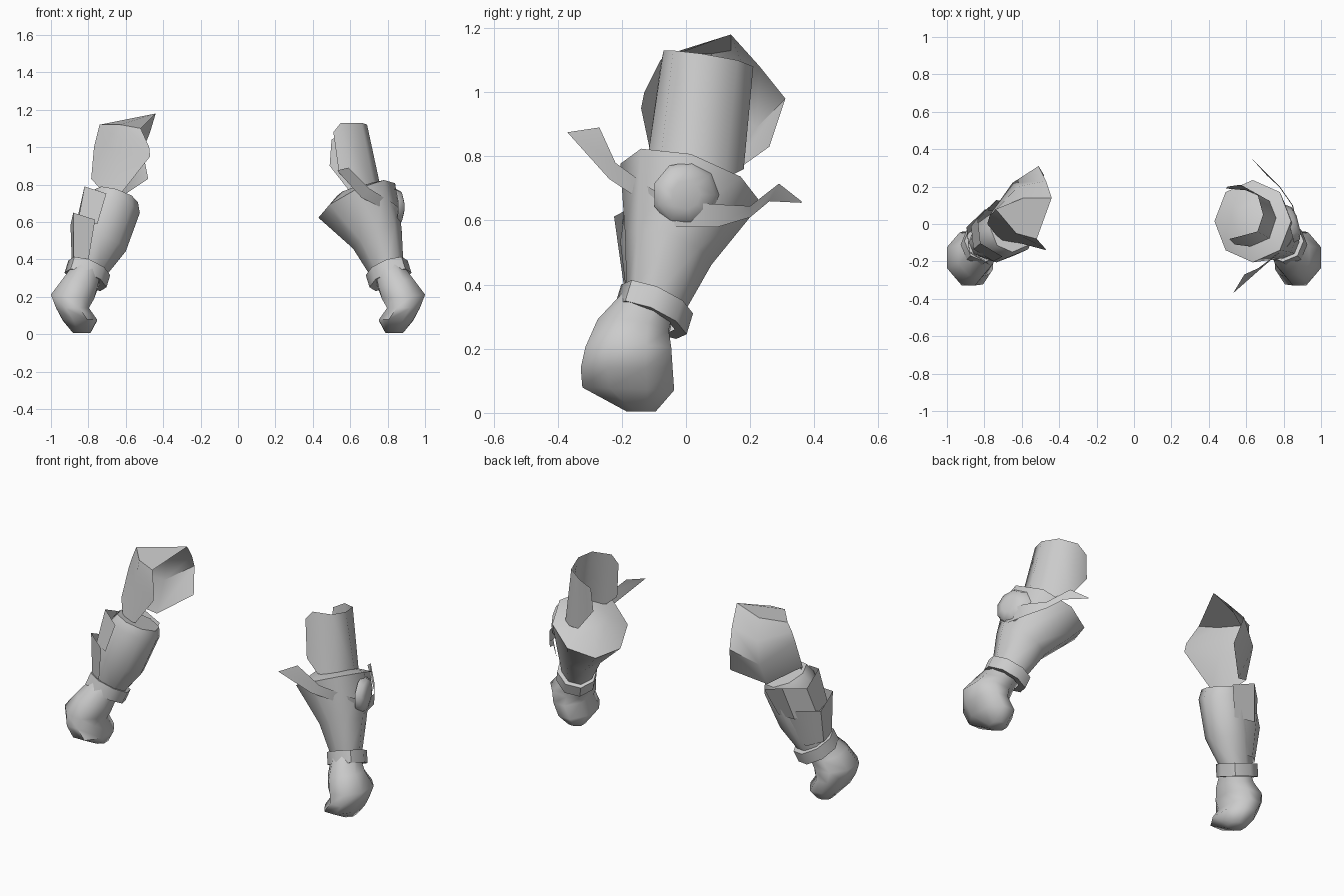
import bpy
import bmesh
import math

cube = bpy.data.objects.get("Cube")
if cube:
    bpy.data.objects.remove(cube, do_unlink=True)

# One plain grey for every part
grey = bpy.data.materials.new("plain_grey")
grey.use_nodes = True
colour = (0.6, 0.6, 0.6, 1)
grey.diffuse_color = colour
grey.node_tree.nodes["Principled BSDF"].inputs["Base Color"].default_value = colour


def loft(name, rows, closed=True, start_cap=False, end_cap=False, angle=40, mirror=False):
    """Skin a list of point rows; mirror flips the part across x."""
    side = -1 if mirror else 1
    bm = bmesh.new()
    grid = [[bm.verts.new((side * x, y, z)) for x, y, z in row] for row in rows]
    count = len(grid[0])
    for low, high in zip(grid, grid[1:]):
        for i in range(count if closed else count - 1):
            j = (i + 1) % count
            bm.faces.new((low[i], low[j], high[j], high[i]))
    if start_cap:
        bm.faces.new(list(reversed(grid[0])))
    if end_cap:
        bm.faces.new(grid[-1])
    bmesh.ops.recalc_face_normals(bm, faces=bm.faces)
    mesh = bpy.data.meshes.new(name)
    bm.to_mesh(mesh)
    bm.free()
    mesh.materials.append(grey)
    obj = bpy.data.objects.new(name, mesh)
    bpy.context.collection.objects.link(obj)
    bpy.ops.object.select_all(action="DESELECT")
    obj.select_set(True)
    bpy.context.view_layer.objects.active = obj
    bpy.ops.object.shade_smooth_by_angle(angle=math.radians(angle))
    return obj


def ring(centre, rx, ry, slope=(0, 0), sides=8, start=0, sweep=360):
    """Elliptical ring, or arc, sheared so that it tilts along the arm."""
    full = sweep == 360
    points = []
    for i in range(sides):
        a = math.radians(start + sweep * i / (sides if full else sides - 1))
        dx, dy = rx * math.cos(a), ry * math.sin(a)
        points.append((centre[0] + dx, centre[1] + dy,
                       centre[2] + slope[0] * dx + slope[1] * dy))
    return points


wrist_tilt = (0.35, -0.4)
wrist = ring((0.8, -0.1, 0.33), 0.085, 0.085, wrist_tilt)

# Fists, boxy and curled in at the bottom, and wrist cuffs, one for each arm
for prefix, flip in (("left", False), ("right", True)):
    sections = [
        ((0.835, -0.14, 0.005), 0.05, 0.05, (0, 0)),
        ((0.845, -0.18, 0.075), 0.1, 0.155, (0, -0.03)),
        ((0.885, -0.185, 0.14), 0.095, 0.155, (0, 0)),
        ((0.885, -0.18, 0.2), 0.125, 0.145, (0.1, 0)),
        ((0.845, -0.165, 0.265), 0.1, 0.12, (0.25, -0.15)),
        ((0.8, -0.11, 0.35), 0.075, 0.08, wrist_tilt),
    ]
    fist = [ring(*section, start=22.5) for section in sections]
    loft(prefix + "_fist", fist, True, True, True, 65, flip)
    cuff = [ring((0.815 - 0.02 * k, -0.11 + 0.02 * k, 0.29 + 0.065 * k), r, r, wrist_tilt)
            for k, r in ((0, 0.075), (0, 0.112), (1, 0.112), (1, 0.085))]
    loft(prefix + "_cuff", cuff, angle=50, mirror=flip)

# Left forearm: strongly flared towards a low domed elbow
loft("left_forearm", [
    wrist,
    ring((0.745, -0.055, 0.51), 0.13, 0.135, (0.4, -0.35)),
    ring((0.635, 0.015, 0.715), 0.205, 0.22, (0.45, -0.28)),
    ring((0.63, 0.01, 0.77), 0.1, 0.1, (0.3, -0.2)),
], end_cap=True, angle=65)

# Left upper arm guard: a half tube open towards the body
loft("left_upper_guard", [
    [(0.49, 0.19, 0.9), (0.6, 0.18, 0.76), (0.73, 0.12, 0.73), (0.77, 0.03, 0.75),
     (0.73, -0.08, 0.78), (0.62, -0.12, 0.79), (0.54, -0.11, 0.86)],
    [(0.5, 0.2, 1.04), (0.57, 0.21, 1.08), (0.66, 0.16, 1.1), (0.69, 0.05, 1.12),
     (0.66, -0.04, 1.13), (0.55, -0.07, 1.13), (0.51, -0.08, 1.08)],
], closed=False, angle=60)

# Left elbow band: a swept strip with pointed ends, wrapped round the outside
loft("left_elbow_band", [
    [(0.53, -0.37, 0.875), (0.66, -0.24, 0.73), (0.81, -0.13, 0.655), (0.87, -0.03, 0.58),
     (0.845, 0.1, 0.58), (0.775, 0.2, 0.61), (0.71, 0.26, 0.66), (0.62, 0.36, 0.655)],
    [(0.59, -0.27, 0.89), (0.7, -0.22, 0.78), (0.83, -0.11, 0.7), (0.88, -0.03, 0.66),
     (0.85, 0.1, 0.65), (0.78, 0.2, 0.645), (0.69, 0.29, 0.715), (0.62, 0.36, 0.66)],
], closed=False, angle=60)

# Left elbow disc: a shallow dome facing outwards
disc = []
for x, radius in ((0.83, 0.105), (0.865, 0.09), (0.88, 0.045)):
    disc.append([(x - 0.25 * y, y, z + 0.68) for y, z, _ in
                 ring((0, 0, 0), radius, radius, sides=9)])
loft("left_elbow_disc", disc, end_cap=True, angle=60)

# Right forearm: a plain tube
loft("right_forearm", [
    wrist,
    ring((0.735, -0.08, 0.49), 0.135, 0.125, (0.35, -0.35)),
    ring((0.665, -0.04, 0.69), 0.14, 0.135, (0.3, -0.3)),
    ring((0.65, -0.03, 0.74), 0.115, 0.12, (0.3, -0.3)),
], end_cap=True, angle=60, mirror=True)

# Right forearm plates: overlapping half shells with a peaked, flared top edge
plates = {
    "right_lower_plate": ((0.79, -0.09, 0.38), 0.105, (0.75, -0.07, 0.6), 0.155),
    "right_middle_plate": ((0.74, -0.06, 0.56), 0.14, (0.69, -0.02, 0.74), 0.155),
}
for name, (base, base_r, top, top_r) in plates.items():
    low = ring(base, base_r, base_r, (0.1, -0.2), 5, -85, 210)
    high = ring(top, top_r, top_r, (0.1, -0.2), 5, -85, 210)
    high = [(x, y, z + (0.02 if i % 2 else -0.02)) for i, (x, y, z) in enumerate(high)]
    loft(name, [low, high], closed=False, angle=50, mirror=True)

# Right upper arm guard: creased hood, closed on top and open towards the body
loft("right_upper_guard", [
    [(0.62, -0.1, 0.76), (0.71, -0.09, 0.75), (0.785, 0.0, 0.83),
     (0.63, 0.12, 0.73), (0.48, 0.26, 0.83)],
    [(0.47, -0.14, 0.95), (0.65, -0.06, 0.97), (0.77, 0.05, 1.0),
     (0.65, 0.22, 0.89), (0.51, 0.31, 0.98)],
    [(0.475, -0.13, 1.0), (0.64, -0.055, 1.05), (0.755, 0.06, 1.06),
     (0.62, 0.2, 1.02), (0.47, 0.23, 1.08)],
    [(0.52, -0.08, 1.1), (0.63, -0.05, 1.12), (0.74, 0.08, 1.12),
     (0.59, 0.14, 1.13), (0.44, 0.14, 1.18)],
], closed=False, end_cap=True, angle=50, mirror=True)
